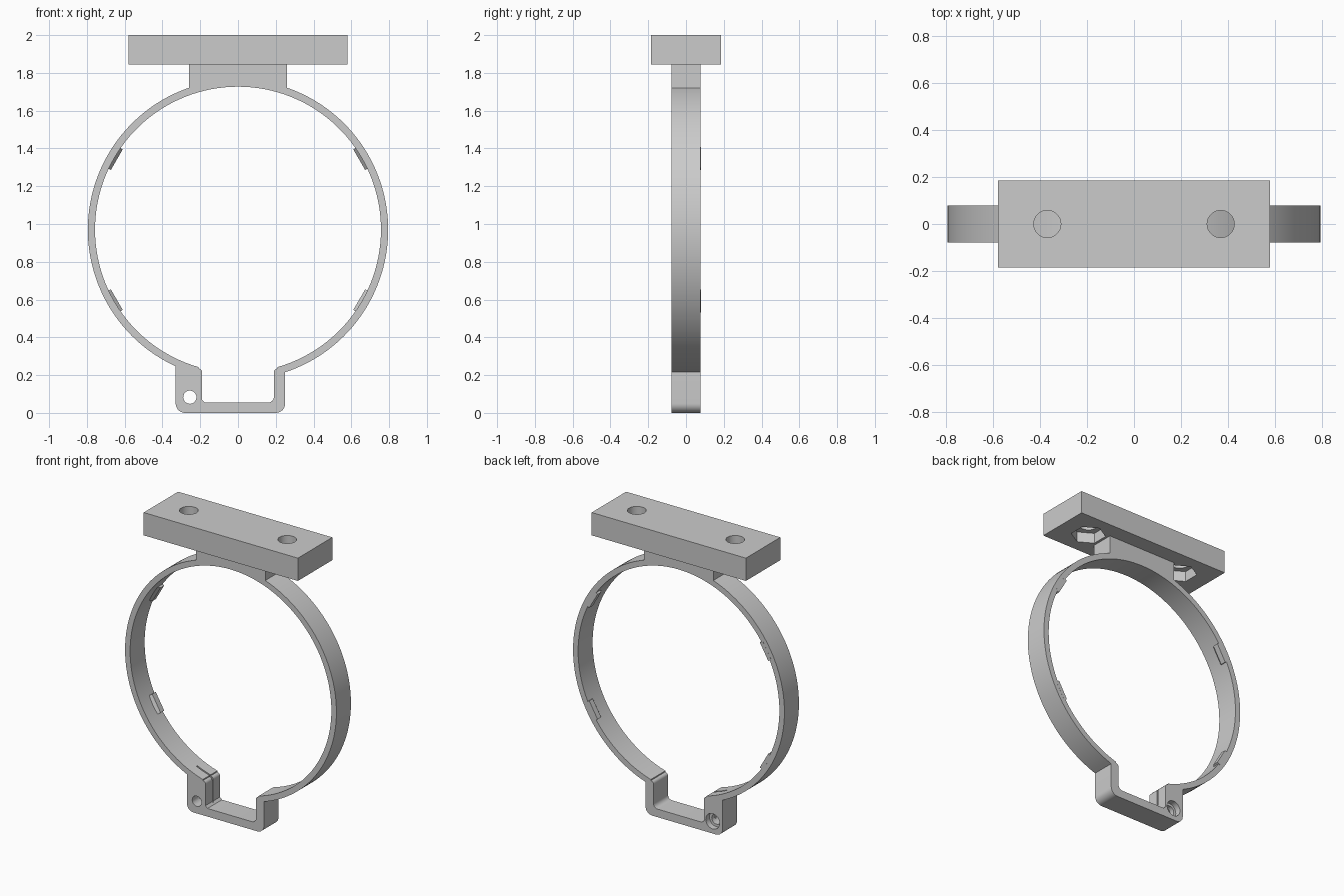
import bpy, bmesh, math
from math import sin, cos, pi, radians, sqrt
from mathutils import Matrix

cube = bpy.data.objects.get("Cube")
if cube:
    bpy.data.objects.remove(cube, do_unlink=True)

grey = bpy.data.materials.new("plain_grey")
grey.use_nodes = True
grey.diffuse_color = (0.6, 0.6, 0.6, 1)
grey.node_tree.nodes["Principled BSDF"].inputs["Base Color"].default_value = (0.6, 0.6, 0.6, 1)

CZ, R_OUT, R_IN, HALF = 0.97, 0.795, 0.757, 0.078


def make_object(name, bm):
    bmesh.ops.recalc_face_normals(bm, faces=bm.faces)
    mesh = bpy.data.meshes.new(name)
    bm.to_mesh(mesh)
    bm.free()
    mesh.materials.append(grey)
    obj = bpy.data.objects.new(name, mesh)
    bpy.context.collection.objects.link(obj)
    return obj


def prism(name, points, y0, y1):
    """Extrude an x-z outline along y."""
    bm = bmesh.new()
    rings = [[bm.verts.new((x, y, z)) for x, z in points] for y in (y0, y1)]
    for ring in rings:
        bm.faces.new(ring)
    for i in range(len(points)):
        bm.faces.new((rings[0][i - 1], rings[0][i], rings[1][i], rings[1][i - 1]))
    return make_object(name, bm)


def box(name, x0, x1, y0, y1, z0, z1):
    return prism(name, [(x0, z0), (x1, z0), (x1, z1), (x0, z1)], y0, y1)


def cylinder(name, r, depth, loc, sides=32, along_y=False):
    bm = bmesh.new()
    turn = Matrix.Rotation(pi / 2, 4, "X") if along_y else Matrix()
    bmesh.ops.create_cone(bm, cap_ends=True, segments=sides, radius1=r, radius2=r,
                          depth=depth, matrix=Matrix.Translation(loc) @ turn)
    return make_object(name, bm)


def arc(cx, cz, r, a0, a1, n):
    return [(cx + r * cos(a0 + (a1 - a0) * i / n), cz + r * sin(a0 + (a1 - a0) * i / n))
            for i in range(n + 1)]


def finish(obj, cutters):
    """Cut the holes, then smooth the round faces."""
    bpy.ops.object.select_all(action="DESELECT")
    bpy.context.view_layer.objects.active = obj
    obj.select_set(True)
    for cutter in cutters:
        mod = obj.modifiers.new("cut", "BOOLEAN")
        mod.operation, mod.solver, mod.object = "DIFFERENCE", "EXACT", cutter
        bpy.ops.object.modifier_apply(modifier=mod.name)
        bpy.data.objects.remove(cutter, do_unlink=True)
    bpy.ops.object.shade_smooth_by_angle(angle=radians(30))


def angle_at(x, r):
    """Angle of the lower ring point with the given x."""
    return math.atan2(-sqrt(r * r - x * x), x)


# Clamp band, outside: ring with neck on top, lug and squared bracket below
neck = math.acos(0.26 / R_OUT)
outline = arc(0, CZ, R_OUT, angle_at(0.25, R_OUT), neck, 60)
outline += [(0.26, 1.845), (-0.26, 1.845)]
outline += arc(0, CZ, R_OUT, pi - neck, angle_at(-0.33, R_OUT) + 2 * pi, 60)
outline += arc(-0.28, 0.05, 0.05, pi, 1.5 * pi, 8)
outline += arc(0.20, 0.05, 0.05, -pi / 2, 0, 8)

# Clamp band, inside: round opening that runs down into the bracket
opening = arc(0, CZ, R_IN, angle_at(-0.21, R_IN) + 2 * pi, angle_at(0.21, R_IN), 120)
opening += arc(0.21, 0.215, 0.02, pi / 2, pi, 4)
opening += arc(0.16, 0.085, 0.03, 0, -pi / 2, 6)
opening += [(-0.175, 0.055), (-0.19, 0.07)]
opening += arc(-0.21, 0.215, 0.02, 0, pi / 2, 4)

band = prism("clamp_band", outline, -HALF, HALF)
finish(band, [
    prism("opening_cutter", opening, -0.2, 0.2),
    cylinder("bolt_cutter", 0.035, 0.4, (-0.255, 0, 0.083), 24, True),
    cylinder("bolt_head_cutter", 0.052, 0.08, (-0.255, HALF, 0.083), 24, True),
    box("slit_cutter", -0.31, -0.18, -0.005, 0.005, 0.065, 0.3),
])

# Mounting plate with two bolt holes and hexagonal nut pockets underneath
plate = box("mounting_plate", -0.58, 0.58, -0.185, 0.185, 1.845, 2.0)
cutters = []
for side in (-1, 1):
    cutters.append(cylinder("hole_cutter", 0.058, 0.5, (side * 0.37, 0, 1.9)))
    cutters.append(cylinder("nut_cutter", 0.108, 0.14, (side * 0.37, 0, 1.845), 6))
finish(plate, cutters)

# Four grip pads inside the band, at its back edge, each with a sloping front
for name, degrees in (("upper_left", 30), ("upper_right", 150),
                      ("lower_right", 210), ("lower_left", 330)):
    bm = bmesh.new()
    bmesh.ops.create_cube(bm, size=1)
    for v in bm.verts:
        top = v.co.x < 0
        front = 0.04 if top else 0.01
        v.co = (0.741 if top else 0.767, front if v.co.y < 0 else HALF + 0.0005, v.co.z * 0.126)
    place = Matrix.Translation((0, 0, CZ)) @ Matrix.Rotation(-radians(degrees), 4, "Y")
    bmesh.ops.transform(bm, matrix=place, verts=bm.verts)
    make_object(name + "_grip_pad", bm)
